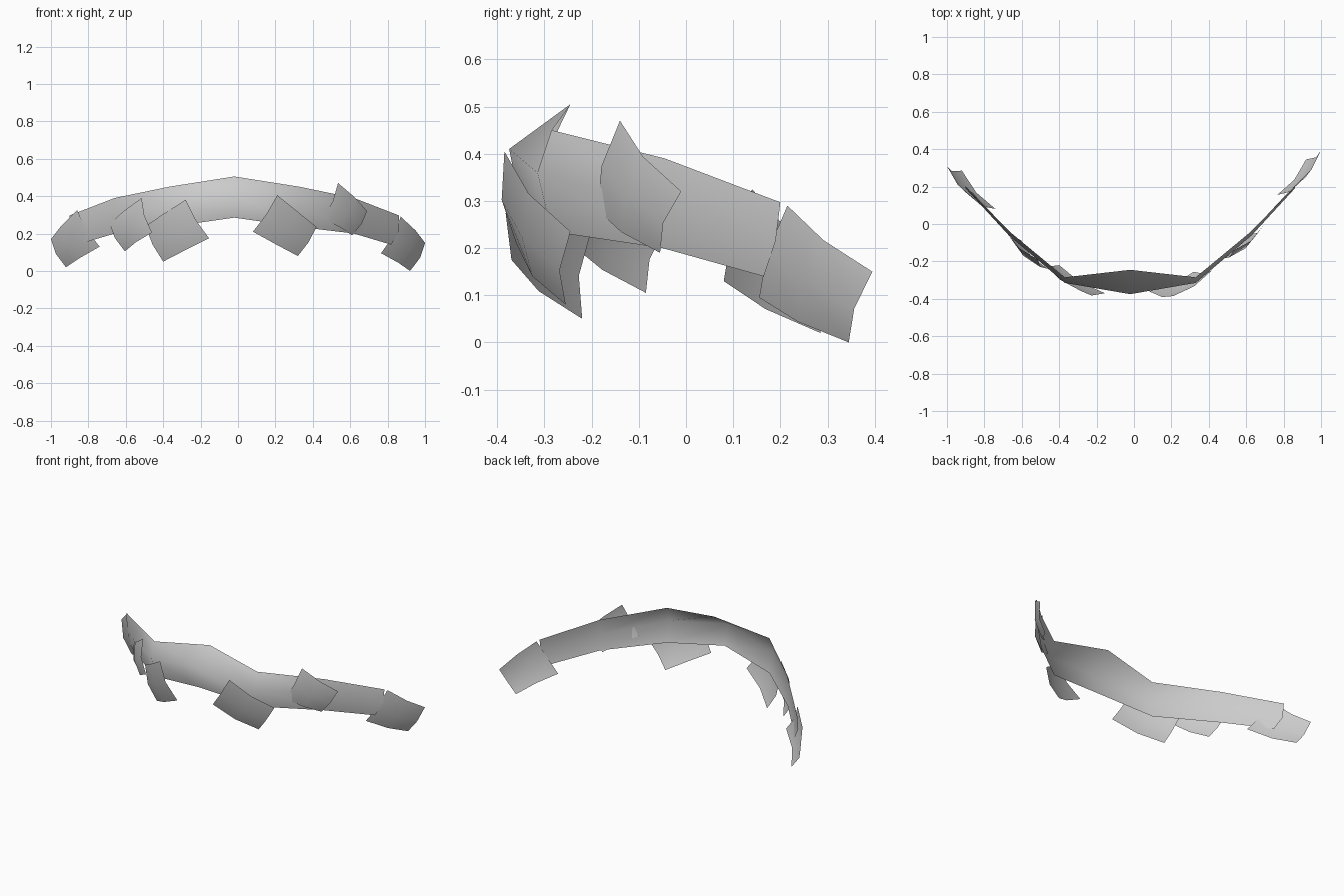
import bpy
from mathutils import Vector

cube = bpy.data.objects.get("Cube")
if cube:
    bpy.data.objects.remove(cube, do_unlink=True)

GREY = (0.6, 0.6, 0.6, 1.0)
grey = bpy.data.materials.new("plain_grey")
grey.use_nodes = True
grey.diffuse_color = GREY
for node in grey.node_tree.nodes:
    if node.type == "BSDF_PRINCIPLED":
        node.inputs["Base Color"].default_value = GREY


def make_sheet(name, rows):
    """Smooth open sheet from equally long rows of points."""
    width = len(rows[0])
    verts = [p for row in rows for p in row]
    faces = []
    for r in range(len(rows) - 1):
        for c in range(width - 1):
            a = r * width + c
            faces.append((a, a + width, a + width + 1, a + 1))
    mesh = bpy.data.meshes.new(name)
    mesh.from_pydata(verts, [], faces)
    mesh.materials.append(grey)
    mesh.polygons.foreach_set("use_smooth", [True] * len(faces))
    mesh.update()
    obj = bpy.data.objects.new(name, mesh)
    bpy.context.collection.objects.link(obj)
    return obj


def make_card(name, top, left, bottom, right, bulge=0.02):
    """Square card given by its corners, bowed outward along its normal."""
    top, left, bottom, right = map(Vector, (top, left, bottom, right))
    out = (bottom - top).cross(right - left).normalized()

    def point(u, v):
        flat = top.lerp(left, u).lerp(right.lerp(bottom, u), v)
        bow = 4 * bulge * (u * (1 - u) + v * (1 - v))
        return flat + out * bow

    steps = (0, 0.5, 1)
    make_sheet(name, [[point(u, v) for v in steps] for u in steps])


# Arched band: top, middle and bottom edges from the centre to one end
CENTRE_X = -0.02
half_band = [
    [(0, -0.245, 0.505), (0.35, -0.285, 0.45), (0.64, -0.045, 0.39), (0.88, 0.20, 0.297)],
    [(0, -0.375, 0.41), (0.35, -0.315, 0.36), (0.65, -0.06, 0.295), (0.88, 0.19, 0.215)],
    [(0, -0.35, 0.285), (0.35, -0.285, 0.235), (0.64, -0.05, 0.20), (0.84, 0.165, 0.14)],
]
band_rows = []
for half in half_band:
    mirrored = [(-x, y, z) for x, y, z in reversed(half[1:])]
    band_rows.append([(x + CENTRE_X, y, z) for x, y, z in mirrored + half])
make_sheet("arched_band", band_rows)

# Tilted cards along the band: top, left-hand, bottom and right-hand corners
make_card("front_left_card", (0.21, -0.385, 0.405), (0.08, -0.36, 0.21),
          (0.32, -0.255, 0.08), (0.42, -0.245, 0.235))
make_card("front_right_card", (-0.28, -0.36, 0.38), (-0.495, -0.2, 0.24),
          (-0.40, -0.22, 0.05), (-0.155, -0.37, 0.175))
make_card("side_left_card", (0.535, -0.14, 0.47), (0.455, -0.187, 0.28),
          (0.61, -0.055, 0.19), (0.69, -0.01, 0.32))
make_card("side_right_card", (-0.515, -0.19, 0.39), (-0.685, -0.04, 0.25),
          (-0.605, -0.085, 0.105), (-0.46, -0.24, 0.205))
make_card("end_left_card", (0.87, 0.215, 0.29), (0.765, 0.155, 0.095),
          (0.92, 0.345, 0.0), (1.0, 0.395, 0.15))
make_card("end_right_card", (-0.86, 0.14, 0.325), (-1.0, 0.31, 0.17),
          (-0.92, 0.285, 0.02), (-0.74, 0.08, 0.13))
